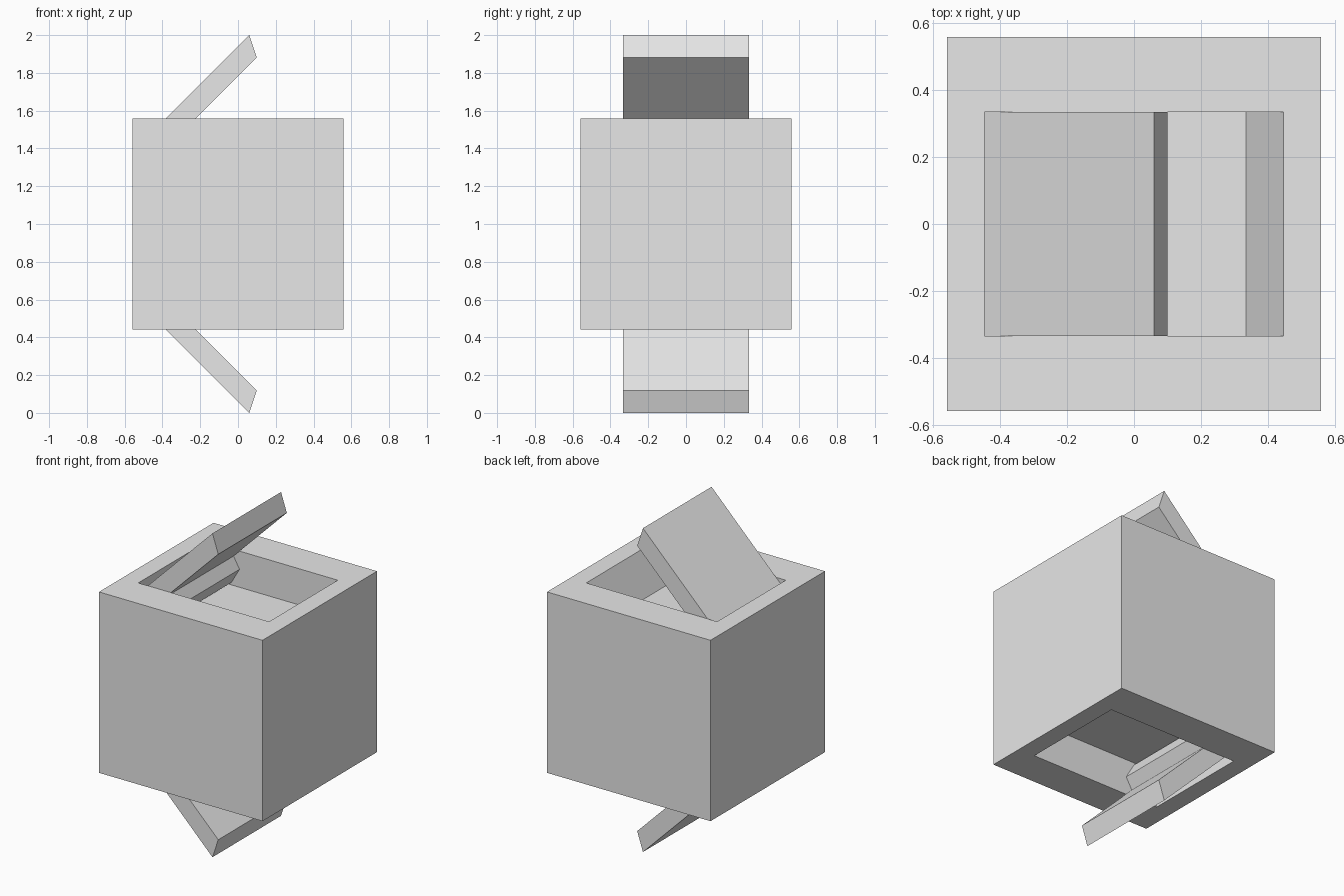
import bpy, bmesh, math
from mathutils import Matrix

cube = bpy.data.objects.get("Cube")
if cube:
    bpy.data.objects.remove(cube, do_unlink=True)

U = 0.1117          # design unit: the box is ten units wide
MID = 1.0           # height of the box centre
TOP = 5             # box top above its centre, in units
HINGE = (-3, 4)     # hinge axis (x, z), in units

grey = bpy.data.materials.new("light_grey")
grey.use_nodes = True
grey.diffuse_color = (0.8, 0.8, 0.8, 1)
grey.node_tree.nodes["Principled BSDF"].inputs["Base Color"].default_value = (0.8, 0.8, 0.8, 1)


def prism(name, profile, half_depth, flip=1):
    """Extrude an x-z profile (in units) along y; flip=-1 mirrors it below the centre."""
    bm = bmesh.new()
    face = bm.faces.new([bm.verts.new((x * U, -half_depth * U, MID + flip * z * U))
                         for x, z in profile])
    moved = bmesh.ops.extrude_face_region(bm, geom=[face])["geom"]
    bmesh.ops.translate(bm, vec=(0, 2 * half_depth * U, 0),
                        verts=[v for v in moved if isinstance(v, bmesh.types.BMVert)])
    bmesh.ops.recalc_face_normals(bm, faces=bm.faces)
    mesh = bpy.data.meshes.new(name)
    bm.to_mesh(mesh)
    bm.free()
    mesh.materials.append(grey)
    obj = bpy.data.objects.new(name, mesh)
    bpy.context.collection.objects.link(obj)
    return obj


def about_hinge(points, angle):
    """Rotate profile points given relative to the hinge, then place them."""
    turn = Matrix.Rotation(angle, 2)
    result = []
    for x, z in points:
        rx, rz = turn[0][0] * x + turn[0][1] * z, turn[1][0] * x + turn[1][1] * z
        result.append((HINGE[0] + rx, HINGE[1] + rz))
    return result


# Profiles: recess with one sloping wall, hexagonal hinge bar, open lid
recess = [(-4, TOP + 1), (4, TOP + 1), (4, TOP), (3, TOP - 2), (-4, TOP - 2)]
hexagon = [(math.cos(a * math.pi / 3), math.sin(a * math.pi / 3)) for a in range(6)]
hinge = about_hinge(hexagon, 0)
lid = about_hinge([(-1, 0), (5.5, 0), (6, 1), (-1, 1)], math.radians(45))

body = prism("box_body", [(-5, -5), (5, -5), (5, 5), (-5, 5)], 5)

# Same recess, hinge and lid on the top and the bottom
for side, flip in (("top", 1), ("bottom", -1)):
    cutter = prism(side + "_recess_cutter", recess, 3, flip)
    cutter.hide_render = True
    cut = body.modifiers.new(side + "_recess", 'BOOLEAN')
    cut.operation = 'DIFFERENCE'
    cut.solver = 'EXACT'
    cut.object = cutter
    bpy.context.view_layer.objects.active = body
    bpy.ops.object.modifier_apply(modifier=cut.name)
    bpy.data.objects.remove(cutter, do_unlink=True)
    prism(side + "_hinge_bar", hinge, 2.99, flip)
    prism(side + "_lid", lid, 2.995, flip)
